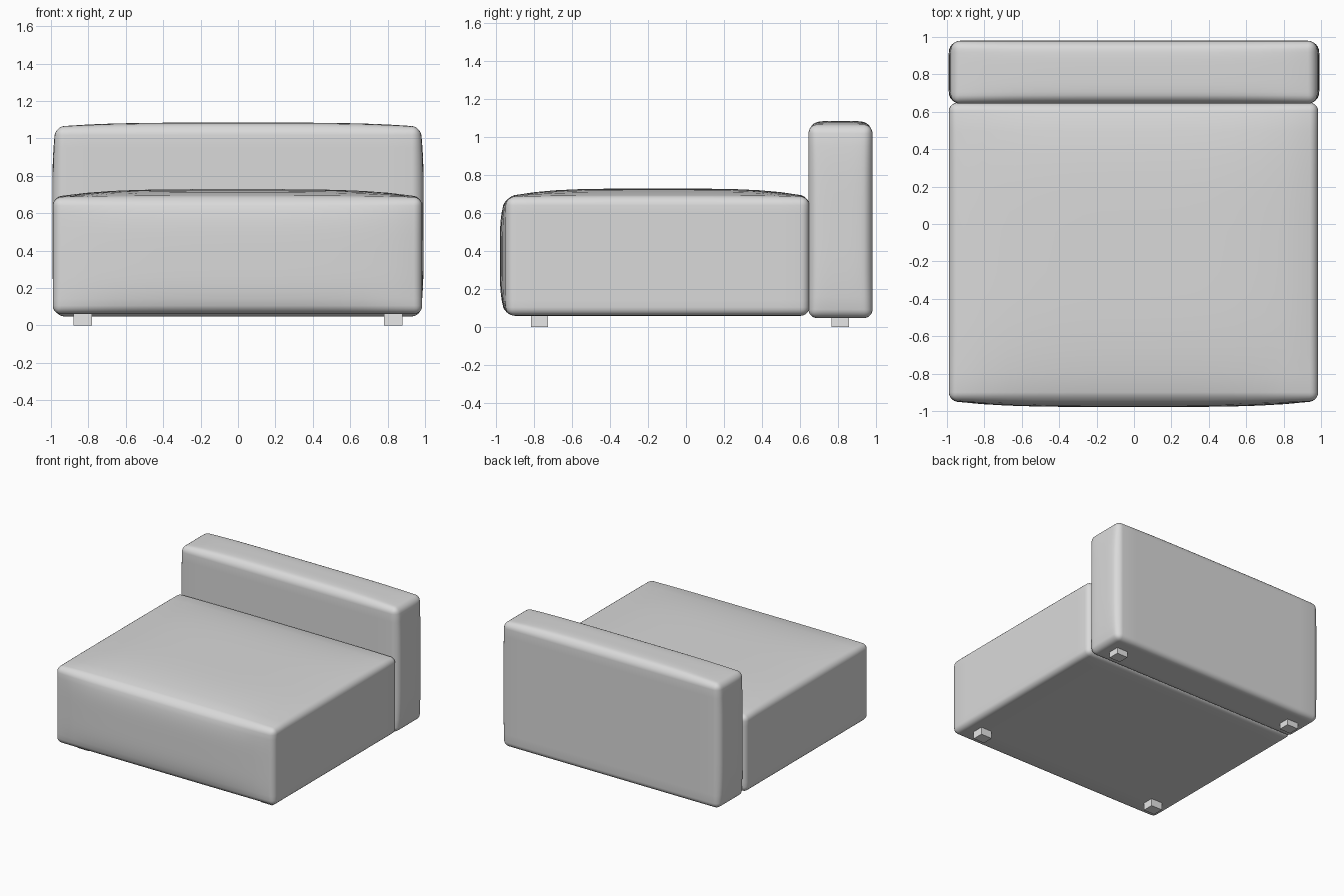
import bpy
import bmesh
import math
from mathutils import Vector

cube = bpy.data.objects.get("Cube")
if cube:
    bpy.data.objects.remove(cube, do_unlink=True)


def make_material(name, grey):
    mat = bpy.data.materials.new(name)
    mat.use_nodes = True
    colour = (grey, grey, grey, 1)
    mat.diffuse_color = colour
    mat.node_tree.nodes["Principled BSDF"].inputs["Base Color"].default_value = colour
    return mat


fabric = make_material("grey fabric", 0.7)
foot_grey = make_material("light grey feet", 0.8)


def add_box(name, low, high, mat, radius=0.0, bulges=()):
    """Box with rounded edges; each bulge is (axis, sign, amount)."""
    low, high = Vector(low), Vector(high)
    centre, half = (low + high) / 2, (high - low) / 2
    bm = bmesh.new()
    bmesh.ops.create_cube(bm, size=2)
    for v in bm.verts:
        v.co = Vector(a * b for a, b in zip(v.co, half))
    if radius:
        bmesh.ops.bevel(bm, geom=bm.edges[:], offset=radius, segments=5,
                        profile=0.5, affect='EDGES')
        # Cut the flat sides into a grid so that they can swell
        steps = 14
        for axis in range(3):
            normal = Vector((0, 0, 0))
            normal[axis] = 1
            for i in range(1, steps):
                at = (half[axis] - radius) * (2 * i / steps - 1)
                bmesh.ops.bisect_plane(bm, geom=bm.verts[:] + bm.edges[:] + bm.faces[:],
                                       plane_co=normal * at, plane_no=normal)
        # Swell the padded sides, fading out towards their borders
        for v in bm.verts:
            start = v.co.copy()
            for axis, sign, amount in bulges:
                near = (start[axis] * sign - half[axis] + radius) / radius
                weight = min(max(near, 0), 1)
                for other in range(3):
                    if other != axis:
                        ratio = min(abs(start[other]) / half[other], 1)
                        weight *= 1 - ratio ** 4
                v.co[axis] += sign * amount * weight
    mesh = bpy.data.meshes.new(name)
    bm.to_mesh(mesh)
    bm.free()
    obj = bpy.data.objects.new(name, mesh)
    obj.location = centre
    bpy.context.collection.objects.link(obj)
    mesh.materials.append(mat)
    if radius:
        bpy.ops.object.select_all(action='DESELECT')
        obj.select_set(True)
        bpy.context.view_layer.objects.active = obj
        bpy.ops.object.shade_smooth_by_angle(angle=math.radians(40))
    return obj


# Padded seat block, domed on top and at the front
add_box("seat", (-0.99, -0.945, 0.06), (0.985, 0.648, 0.685), fabric, 0.045,
        [(2, 1, 0.043), (1, -1, 0.033)])

# Upright back cushion, swollen at the top and both ends
add_box("backrest", (-0.975, 0.643, 0.048), (0.975, 0.98, 1.062), fabric, 0.045,
        [(2, 1, 0.022), (0, 1, 0.018), (0, -1, 0.018)])

# Small square feet under the four corners
for side, x in (("right", -0.83), ("left", 0.83)):
    for end, y in (("front", -0.77), ("back", 0.81)):
        add_box(f"{end}_{side}_foot", (x - 0.05, y - 0.045, 0),
                (x + 0.05, y + 0.045, 0.075), foot_grey)
